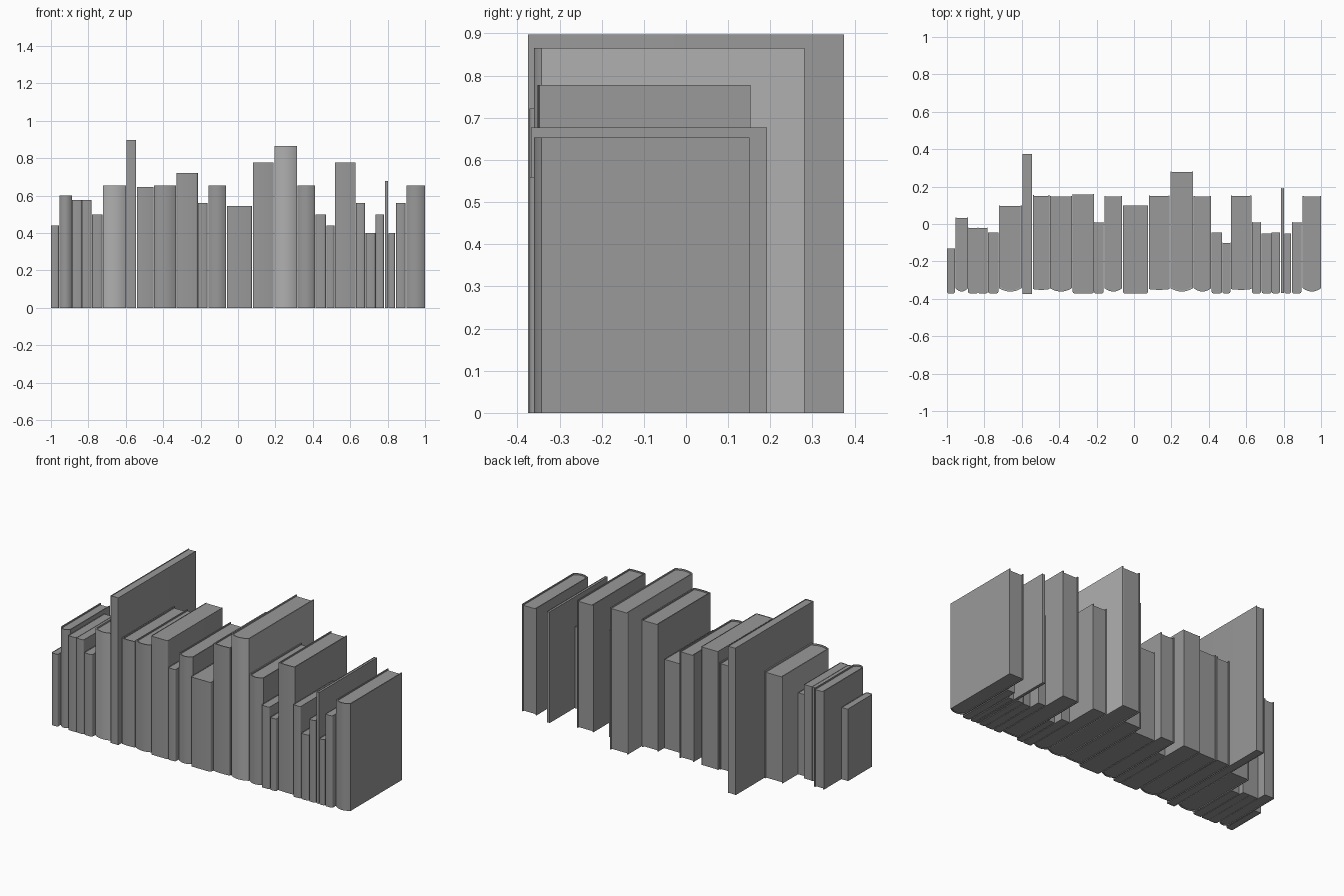
import bpy, math

if "Cube" in bpy.data.objects:
    bpy.data.objects.remove(bpy.data.objects["Cube"])

# left x, right x, height, back y, binding (R round spine, F flat spine, P paperback, T tall flat, S slim)
BOOKS = [
    (-1.0, -.957, .44, -.13, "P"), (-.955, -.888, .60, .035, "R"),
    (-.887, -.834, .575, -.02, "P"), (-.834, -.782, .575, -.02, "P"),
    (-.78, -.725, .50, -.045, "P"), (-.722, -.60, .653, .10, "R"),
    (-.597, -.545, .897, .375, "T"), (-.54, -.452, .645, .155, "F"),
    (-.45, -.332, .653, .151, "R"), (-.328, -.215, .722, .16, "P"),
    (-.214, -.163, .56, .01, "P"), (-.158, -.063, .653, .151, "R"),
    (-.06, .075, .545, .10, "P"), (.08, .19, .778, .153, "F"),
    (.195, .315, .866, .281, "R"), (.319, .413, .653, .151, "R"),
    (.415, .47, .50, -.045, "P"), (.473, .515, .44, -.10, "P"),
    (.518, .627, .778, .153, "F"), (.63, .68, .56, .01, "P"),
    (.683, .735, .40, -.05, "P"), (.736, .78, .50, -.045, "P"),
    (.785, .803, .677, .192, "S"), (.805, .84, .40, -.05, "P"),
    (.845, .895, .56, .01, "P"), (.902, 1.0, .653, .151, "R"),
]
LIGHT_COVERS = {6, 15}
# front y, spine bulge, corner radius, board thickness, page recess
BINDING = {
    "R": (-.361, .018, 0, .006, .008),
    "F": (-.352, .004, 0, .006, .008),
    "P": (-.371, 0, .010, .003, .002),
    "T": (-.375, 0, .003, .004, .003),
    "S": (-.368, 0, .002, .003, .002),
}


def grey(name, value):
    mat = bpy.data.materials.new(name)
    mat.diffuse_color = (value, value, value, 1)
    mat.use_nodes = True
    mat.node_tree.nodes["Principled BSDF"].inputs["Base Color"].default_value = mat.diffuse_color
    return mat


DARK = grey("dark_grey", .32)
LIGHT = grey("light_grey", .435)


def prism(name, outline, z0, z1, mat):
    n = len(outline)
    verts = [(x, y, z) for z in (z0, z1) for x, y in outline]
    faces = [tuple(reversed(range(n))), tuple(range(n, 2 * n))]
    faces += [(i, (i + 1) % n, n + (i + 1) % n, n + i) for i in range(n)]
    mesh = bpy.data.meshes.new(name)
    mesh.from_pydata(verts, [], faces)
    mesh.materials.append(mat)
    obj = bpy.data.objects.new(name, mesh)
    bpy.context.collection.objects.link(obj)
    obj.select_set(True)
    bpy.context.view_layer.objects.active = obj


def spine_curve(x0, x1, front, bulge, radius):
    """Left-to-right outline of the spine: a shallow bow or rounded corners."""
    if radius:
        pts = []
        for cx, start in ((x0 + radius, 180), (x1 - radius, 270)):
            for k in range(5):
                a = math.radians(start + k * 22.5)
                pts.append((cx + radius * math.cos(a),
                            front + radius + radius * math.sin(a)))
        return pts
    mid, half = (x0 + x1) / 2, (x1 - x0) / 2
    return [(mid + half * t, front + bulge * t * t)
            for t in (math.sin(math.pi * (k / 12 - .5)) for k in range(13))]


for i, (x0, x1, height, back, kind) in enumerate(BOOKS, 1):
    front, bulge, radius, board, recess = BINDING[kind]
    outer = spine_curve(x0, x1, front, bulge, radius)
    inner = spine_curve(x0 + board, x1 - board, front + board, bulge,
                        max(radius - board, .001) if radius else 0)
    # wrap-around cover
    prism(f"book_{i:02d}_cover",
          [(x0, back)] + outer + [(x1, back), (x1 - board, back)]
          + inner[::-1] + [(x0 + board, back)], 0, height,
          LIGHT if i in LIGHT_COVERS else DARK)
    # page block
    page_back = back - recess * .5
    prism(f"book_{i:02d}_pages",
          [(x0 + board, page_back)] + inner + [(x1 - board, page_back)],
          recess * .5, height - recess, DARK)

bpy.ops.object.shade_smooth_by_angle(angle=math.radians(35))
